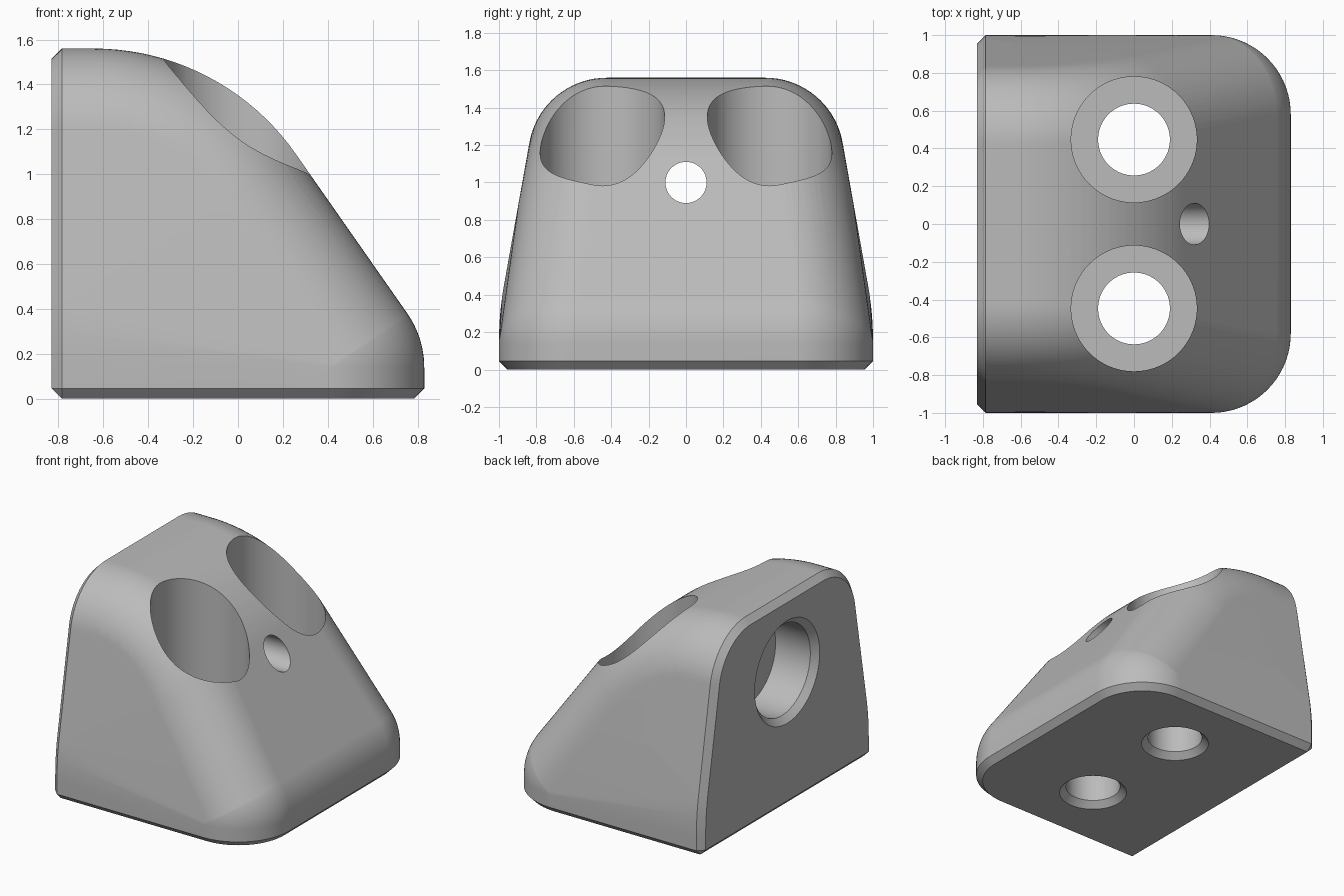
import bpy
import bmesh
from math import sin, cos, pi, radians, atan2, hypot
from mathutils import Matrix

if "Cube" in bpy.data.objects:
    bpy.data.objects.remove(bpy.data.objects["Cube"])

BACK, FRONT, TOP = -0.83, 0.83, 1.56
R = 0.42          # edge rounding
C = 0.045         # chamfer
TAPER = 0.178     # side wall lean
SLOPE = radians(35)


def wall(z):
    """Half width and lean of the side wall at a height."""
    if z < 0.15:
        return 1.0, 0.0
    if z < 0.45:
        return 1 - TAPER * (z - 0.15) ** 2 / 0.6, TAPER * (z - 0.15) / 0.3
    return 1 - TAPER * (z - 0.3), TAPER


def section(x, z, angle, inset=0.0, steps=18):
    """Rounded edge between the sloping front and a side wall, both sides."""
    nx, nz = cos(angle), sin(angle)
    depth = R
    for _ in range(4):
        half, lean = wall(z - depth * nz)
        k = lean * nz
        s = hypot(1, k)
        mid = half - k * depth + k * R - R * s
        depth = R - R * k / s
    points = []
    end = atan2(1, k)
    for i in range(steps + 1):
        phi = end * i / steps
        d = R - (R - inset) * cos(phi)
        y = mid + (R - inset) * sin(phi)
        points += [(x - d * nx, side * y, z - d * nz) for side in (-1, 1)]
    return points


# Body outline: lower nose arc, straight slope, upper arc
low_x, low_z = FRONT - R, 0.139
big = 1.1
top_x, top_z = -0.644, TOP - big
cloud = section(FRONT, 0, 0, C) + section(FRONT, C, 0)
for i in range(13):
    a = SLOPE * i / 12
    cloud += section(low_x + R * cos(a), low_z + R * sin(a), a)
for i in range(21):
    a = SLOPE + (pi / 2 - SLOPE) * i / 20
    cloud += section(top_x + big * cos(a), top_z + big * sin(a), a)

# Back rim and chamfered back face
cloud += section(BACK + C, TOP, pi / 2) + section(BACK, TOP, pi / 2, C)
for z in [C] + [0.15 + 0.05 * i for i in range(7)]:
    half = wall(z)[0]
    for side in (-1, 1):
        cloud += [(BACK + C, side * half, z), (BACK, side * (half - C), z)]
cloud += [(BACK + C, side * (1 - C), 0) for side in (-1, 1)]

# The body is convex, so its skin is the hull of the outline points
bm = bmesh.new()
for p in cloud:
    bm.verts.new(p)
bmesh.ops.remove_doubles(bm, verts=bm.verts, dist=0.0005)
hull = bmesh.ops.convex_hull(bm, input=bm.verts)
spare = {g for g in hull["geom_interior"] + hull["geom_unused"]
         if isinstance(g, bmesh.types.BMVert)}
bmesh.ops.delete(bm, geom=list(spare), context="VERTS")
bmesh.ops.dissolve_limit(bm, angle_limit=radians(0.3), verts=bm.verts, edges=bm.edges)
bmesh.ops.recalc_face_normals(bm, faces=bm.faces)
mesh = bpy.data.meshes.new("bracket_body")
bm.to_mesh(mesh)
bm.free()
body = bpy.data.objects.new("bracket_body", mesh)
bpy.context.collection.objects.link(body)


def turned_cutter(name, profile, matrix, sides=72):
    """Solid of revolution about local z from (radius, height) pairs."""
    bm = bmesh.new()
    rings = [[bm.verts.new((r * cos(2 * pi * i / sides), r * sin(2 * pi * i / sides), h))
              for i in range(sides)] for r, h in profile]
    for a, b in zip(rings, rings[1:]):
        for i in range(sides):
            j = (i + 1) % sides
            bm.faces.new((a[i], a[j], b[j], b[i]))
    bm.faces.new(rings[0])
    bm.faces.new(rings[-1])
    bmesh.ops.recalc_face_normals(bm, faces=bm.faces)
    me = bpy.data.meshes.new(name)
    bm.to_mesh(me)
    bm.free()
    ob = bpy.data.objects.new(name, me)
    ob.matrix_world = matrix
    ob.hide_render = True
    bpy.context.collection.objects.link(ob)
    return ob


def bore(wide, narrow, floor, end):
    return [(wide + C, -C), (wide - C, C), (wide - C, floor), (narrow, floor), (narrow, end)]


# Two counterbored upright holes and one counterbored hole from the back
upright = bore(0.235, 0.333, 0.33, 2)
cutters = [turned_cutter("upright_hole_cutter", upright, Matrix.Translation((0, y, 0)))
           for y in (-0.447, 0.447)]
cutters.append(turned_cutter(
    "back_hole_cutter", bore(0.38, 0.11, 0.33, 2),
    Matrix.Translation((BACK, 0, 1)) @ Matrix.Rotation(pi / 2, 4, "Y")))

bpy.ops.object.select_all(action="DESELECT")
body.select_set(True)
bpy.context.view_layer.objects.active = body
bpy.context.view_layer.update()
for cutter in cutters:
    cut = body.modifiers.new("hole", "BOOLEAN")
    cut.operation = "DIFFERENCE"
    cut.solver = "EXACT"
    cut.object = cutter
    bpy.ops.object.modifier_apply(modifier=cut.name)
    bpy.data.objects.remove(cutter)

# One plain grey
grey = bpy.data.materials.new("plain_grey")
grey.use_nodes = True
colour = (0.5, 0.5, 0.5, 1)
grey.diffuse_color = colour
grey.node_tree.nodes["Principled BSDF"].inputs["Base Color"].default_value = colour
body.data.materials.clear()
body.data.materials.append(grey)

# Smooth curves, crisp rims
bpy.ops.object.shade_smooth_by_angle(angle=radians(30))
weighted = body.modifiers.new("even_shading", "WEIGHTED_NORMAL")
weighted.keep_sharp = True
